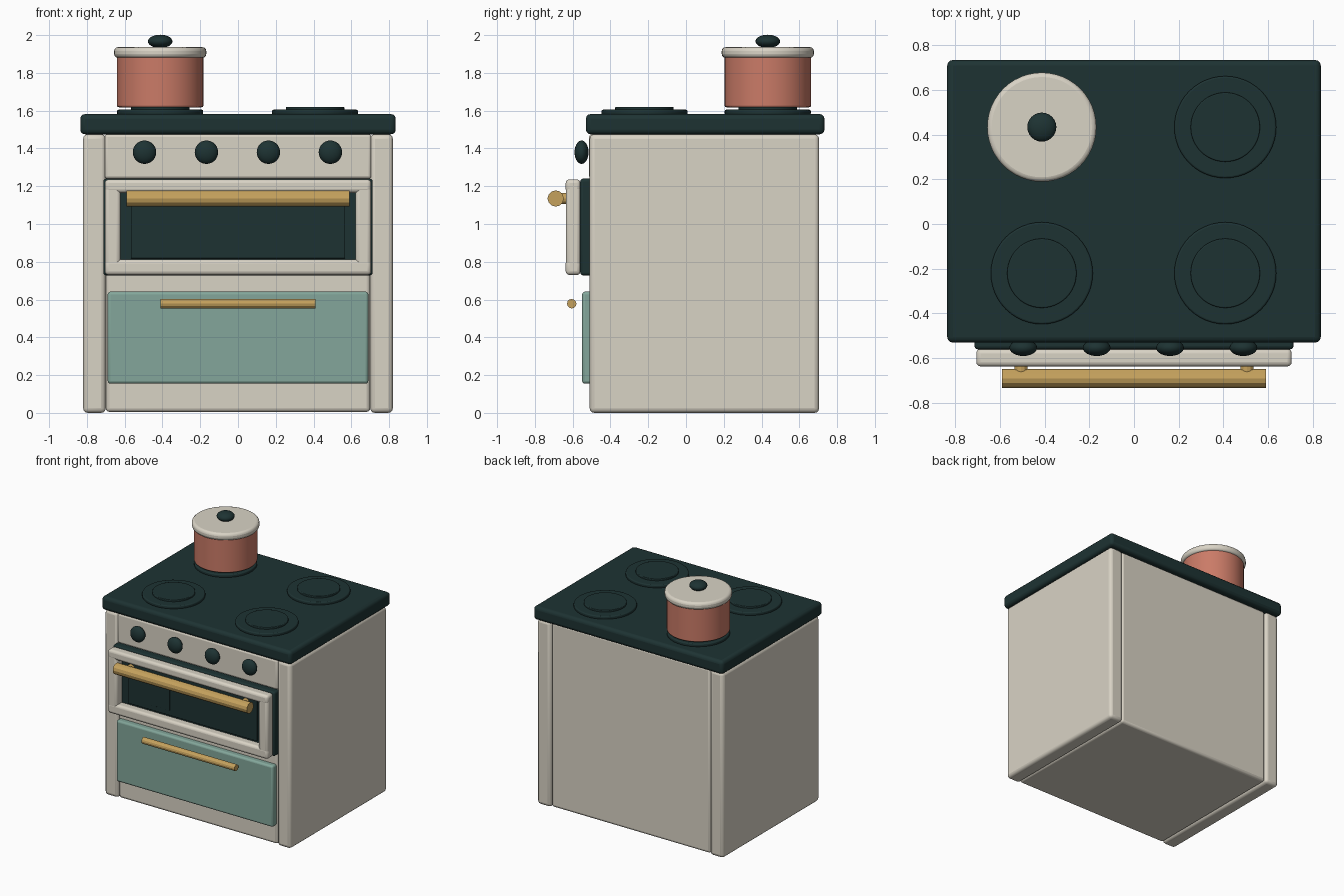
import bpy, math

if "Cube" in bpy.data.objects:
    bpy.data.objects.remove(bpy.data.objects["Cube"])


def material(name, color):
    m = bpy.data.materials.new(name)
    m.diffuse_color = (*[(c / 255) ** 2.2 for c in color], 1)
    m.use_nodes = True
    m.node_tree.nodes["Principled BSDF"].inputs["Base Color"].default_value = m.diffuse_color
    return m


CREAM = material("cream enamel", (216, 210, 196))
DARK = material("dark green", (35, 54, 54))
GREEN = material("sage green", (130, 165, 153))
BRASS = material("brass", (196, 160, 93))
COPPER = material("copper", (201, 122, 103))


def finish(ob, name, mat, bevel=0, segments=3, smooth=True):
    ob.name = name
    ob.data.materials.append(mat)
    bpy.ops.object.transform_apply(location=False, rotation=True, scale=True)
    if bevel:
        b = ob.modifiers.new("rounded edges", 'BEVEL')
        b.width, b.segments = bevel, segments
        b.limit_method = 'ANGLE'
        b.angle_limit = math.radians(40)
    if smooth:
        bpy.ops.object.shade_smooth_by_angle(angle=math.radians(35))
    return ob


def box(name, mat, x, y, z, bevel=0.02):
    """Box from (min, max) ranges."""
    bpy.ops.mesh.primitive_cube_add(size=1, location=[sum(r) / 2 for r in (x, y, z)])
    ob = bpy.context.object
    ob.scale = [r[1] - r[0] for r in (x, y, z)]
    return finish(ob, name, mat, bevel)


def disc(name, mat, x, y, z0, z1, r, bevel=0.0, sides=48):
    bpy.ops.mesh.primitive_cylinder_add(vertices=sides, radius=r, depth=z1 - z0,
                                        location=(x, y, (z0 + z1) / 2))
    return finish(bpy.context.object, name, mat, bevel)


def rod(name, mat, loc, r, length, axis, sides=12):
    rot = (0, math.pi / 2, 0) if axis == 'X' else (math.pi / 2, 0, 0)
    bpy.ops.mesh.primitive_cylinder_add(vertices=sides, radius=r, depth=length,
                                        location=loc, rotation=rot)
    return finish(bpy.context.object, name, mat, smooth=False)


def ball(name, mat, loc, scale):
    bpy.ops.mesh.primitive_uv_sphere_add(segments=24, ring_count=14, radius=1, location=loc)
    ob = bpy.context.object
    ob.scale = scale
    finish(ob, name, mat, smooth=False)
    bpy.ops.object.shade_smooth()


# Cabinet
box("body", CREAM, (-0.70, 0.70), (-0.503, 0.695), (0.005, 1.475))
for s, side in ((-1, "left"), (1, "right")):
    box(side + "_panel", CREAM, sorted((s * 0.70, s * 0.82)), (-0.51, 0.705), (0, 1.475), 0.025)
box("control_fascia", CREAM, (-0.705, 0.705), (-0.513, -0.45), (1.24, 1.475), 0.015)
box("cooktop", DARK, (-0.835, 0.835), (-0.53, 0.733), (1.475, 1.582), 0.025)

# Control knobs
for i in range(4):
    ball("control_knob", DARK, (-0.495 + 0.328 * i, -0.553, 1.38), (0.062, 0.037, 0.062))

# Oven door: dark backing, framed opening, glass and handle
box("door_backing", DARK, (-0.713, 0.713), (-0.56, -0.49), (0.728, 1.24), 0.015)
box("door_rail_bottom", CREAM, (-0.705, 0.705), (-0.637, -0.558), (0.73, 0.812))
box("door_rail_top", CREAM, (-0.705, 0.705), (-0.637, -0.558), (1.165, 1.236))
for s in (-1, 1):
    box("door_stile", CREAM, sorted((s * 0.622, s * 0.705)), (-0.636, -0.558), (0.735, 1.23))
box("oven_glass", DARK, (-0.567, 0.567), (-0.572, -0.55), (0.818, 1.16), 0.003)
box("glass_glint", DARK, (-0.40, -0.20), (-0.577, -0.57), (0.86, 1.10), 0.001)
rod("oven_handle", BRASS, (0, -0.69, 1.135), 0.043, 1.18, 'X')
for s in (-1, 1):
    rod("handle_mount", BRASS, (s * 0.505, -0.65, 1.135), 0.03, 0.06, 'Y')

# Warming drawer
box("drawer_front", GREEN, (-0.69, 0.69), (-0.55, -0.49), (0.155, 0.642), 0.015)
rod("drawer_handle", BRASS, (0, -0.605, 0.578), 0.025, 0.82, 'X')

# Burners
for x in (-0.412, 0.408):
    for y in (-0.22, 0.433):
        disc("burner_ring", DARK, x, y, 1.578, 1.605, 0.228, 0.008)
        disc("burner_plate", DARK, x, y, 1.60, 1.62, 0.155, 0.005)

# Cooking pot
px, py = -0.412, 0.433
disc("pot", COPPER, px, py, 1.618, 1.89, 0.229, 0.01)
disc("pot_lid", CREAM, px, py, 1.88, 1.936, 0.244, 0.02)
ball("lid_knob", DARK, (px, py, 1.967), (0.065, 0.065, 0.035))
